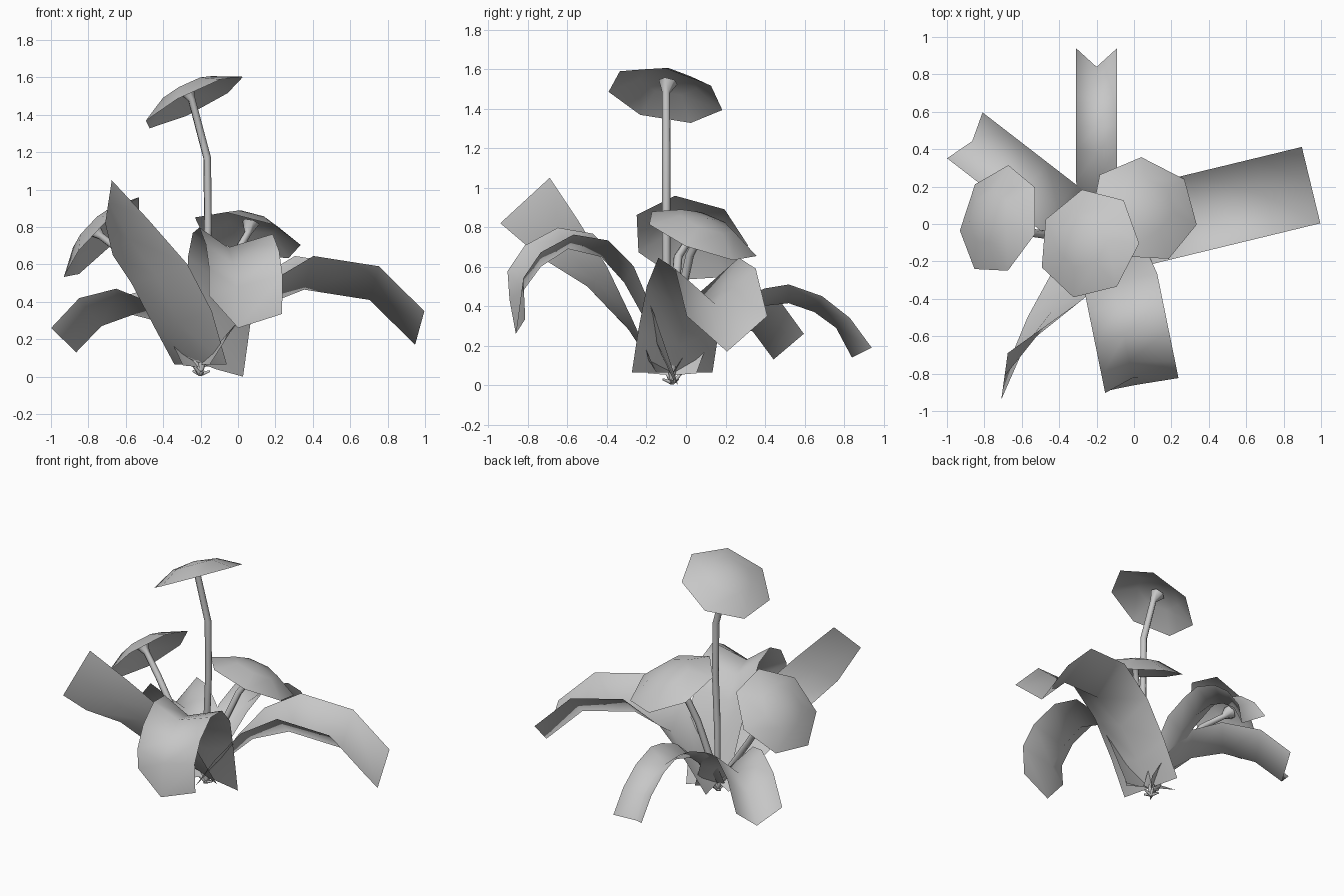
import bpy, bmesh, math
from mathutils import Vector

cube = bpy.data.objects.get("Cube")
if cube:
    bpy.data.objects.remove(cube)

grey = bpy.data.materials.new("plant_grey")
grey.use_nodes = True
grey.diffuse_color = (0.57, 0.57, 0.57, 1)
grey.node_tree.nodes["Principled BSDF"].inputs["Base Color"].default_value = (0.57, 0.57, 0.57, 1)

ROOT = Vector((-0.2, -0.07, 0.03))


def finish(bm, name):
    # Open surfaces face upwards and are shaded smooth
    bm.normal_update()
    if sum(f.normal.z * f.calc_area() for f in bm.faces) < 0:
        bmesh.ops.reverse_faces(bm, faces=bm.faces)
    for f in bm.faces:
        f.smooth = True
    mesh = bpy.data.meshes.new(name)
    bm.to_mesh(mesh)
    bm.free()
    mesh.materials.append(grey)
    obj = bpy.data.objects.new(name, mesh)
    bpy.context.collection.objects.link(obj)
    return obj


def leaf(name, left, mid, right):
    # Two columns of quads between three rails
    bm = bmesh.new()
    rows = [[bm.verts.new(p) for p in row] for row in zip(left, mid, right)]
    for a, b in zip(rows, rows[1:]):
        for i in range(2):
            bm.faces.new((a[i], a[i + 1], b[i + 1], b[i]))
    return finish(bm, name)


def arched_leaf(name, origin, heading, half, base_half, edge, mid, roll=0.0, shift=0.0):
    # Profiles are (distance from the root, height) for the edges and the crease
    h = Vector((heading[0], heading[1], 0)).normalized()
    side = Vector((-h.y, h.x, 0))
    o = Vector((origin[0], origin[1], 0))
    up = Vector((0, 0, 1))
    rails = [[], [], []]
    last = len(edge) - 1
    for i, ((de, ze), (dm, zm)) in enumerate(zip(edge, mid)):
        t = min(1, i / 2)
        w = base_half + (half - base_half) * t
        r = roll * (1 if i in (0, last) else 0.35)
        for k, s in ((0, 1), (2, -1)):
            rails[k].append(o + h * de + side * w * s + up * (ze + s * r))
        rails[1].append(o + h * dm + side * shift * t + up * zm)
    return leaf(name, *rails)


# Arching leaves
arched_leaf("right_leaf", ROOT, (0.97, 0.235), 0.21, 0.21,
            [(0, .065), (.14, .28), (.32, .5), (.57, .645), (.93, .59), (1.18, .35)],
            [(0, .065), (.14, .2), (.32, .37), (.57, .465), (.93, .41), (1.18, .17)])
arched_leaf("back_leaf", ROOT, (0, 1), 0.11, 0.06,
            [(0, .06), (.14, .27), (.3, .42), (.47, .49), (.59, .51), (.76, .45), (.9, .34), (1.01, .19)],
            [(0, .05), (.14, .22), (.3, .35), (.45, .4), (.59, .415), (.72, .37), (.83, .29), (.91, .14)])
arched_leaf("left_back_leaf", ROOT, (-0.79, 0.61), 0.155, 0.155,
            [(0, .06), (.12, .26), (.26, .41), (.45, .47), (.7, .42), (.89, .26)],
            [(0, .05), (.12, .2), (.26, .29), (.46, .33), (.67, .27), (.84, .13)])
arched_leaf("front_leaf", (-0.12, -0.07), (0.2, -0.98), 0.2, 0.15,
            [(0, .05), (.13, .38), (.24, .62), (.37, .75), (.55, .78), (.72, .69), (.81, .56), (.8, .385)],
            [(0, .04), (.13, .32), (.24, .52), (.36, .65), (.53, .69), (.67, .6), (.76, .48), (.8, .26)],
            roll=-0.05, shift=-0.04)

# Tall twisted leaf
upper = [Vector(p) for p in ((-.06, -.15, .065), (-.14, -.28, .35), (-.27, -.4, .6),
                             (-.48, -.55, .84), (-.675, -.69, 1.05))]
lower = [Vector(p) for p in ((-.34, .01, .065), (-.45, -.28, .27), (-.57, -.5, .5),
                             (-.67, -.74, .65), (-.71, -.94, .82))]
bulge = Vector((-.03, -.02, -.03))
crease = [(a + b) / 2 + bulge * min(i, 1) * (1 - i / 4) for i, (a, b) in enumerate(zip(upper, lower))]
leaf("tall_leaf", upper, crease, lower)


def cap(name, centre, slope_x, slope_y, phase, radius=0.3, sides=7):
    # Shallow seven-sided dish, open underneath
    c = Vector(centre)
    n = Vector((-slope_x, -slope_y, 1)).normalized()
    u = Vector((1, 0, slope_x)).normalized()
    v = n.cross(u)
    bm = bmesh.new()

    def ring(r, height):
        angles = [phase + math.tau * i / sides for i in range(sides)]
        return [bm.verts.new(c + (u * math.cos(a) + v * math.sin(a)) * r + n * height) for a in angles]

    rim, inner = ring(radius, 0), ring(radius * 0.5, 0.08)
    apex = bm.verts.new(c + n * 0.1)
    for i in range(sides):
        j = (i + 1) % sides
        bm.faces.new((rim[i], rim[j], inner[j], inner[i]))
        bm.faces.new((inner[i], inner[j], apex))
    finish(bm, name)
    return c, n


def tube(name, points, depth, radii):
    curve = bpy.data.curves.new(name, "CURVE")
    curve.dimensions = "3D"
    curve.bevel_depth = depth
    curve.bevel_resolution = 1
    curve.use_fill_caps = True
    spline = curve.splines.new("POLY")
    spline.points.add(len(points) - 1)
    for sp, p, r in zip(spline.points, points, radii):
        sp.co = (*p, 1)
        sp.radius = r
    spline.use_smooth = True
    curve.materials.append(grey)
    obj = bpy.data.objects.new(name, curve)
    bpy.context.collection.objects.link(obj)
    return obj


# Caps, each on a bent stem that flares below the dish
flowers = {
    "tall": ((-.241, -.104, 1.469), .5, -.2, 0.0,
             [(-.175, -.1, .45), (-.16, -.1, .8), (-.165, -.1, 1.17)]),
    "left": ((-.72, .02, .739), 1.05, -.28, -.26,
             [(-.3, -.07, .2), (-.45, -.06, .42), (-.6, -.04, .65)]),
    "back": ((.05, .075, .755), -.28, -.37, -.28,
             [(-.15, -.06, .22), (-.08, -.02, .48), (-.01, .02, .66)]),
}
for name, (centre, sx, sy, phase, bends) in flowers.items():
    c, n = cap(name + "_cap", centre, sx, sy, phase)
    points = [ROOT, *[Vector(b) for b in bends], c + n * 0.015, c + n * 0.075]
    tube(name + "_stem", points, 0.022, [0.7, 1, 1, 1, 0.95, 2.2])

# Small root prongs
for i in range(5):
    a = math.tau * i / 5
    out = Vector((math.cos(a) * 0.05, math.sin(a) * 0.05, 0.03 * (i % 2)))
    tube(f"root_prong_{i + 1}", [ROOT - Vector((0, 0, 0.018)), ROOT + out], 0.012, [1, 0.5])
